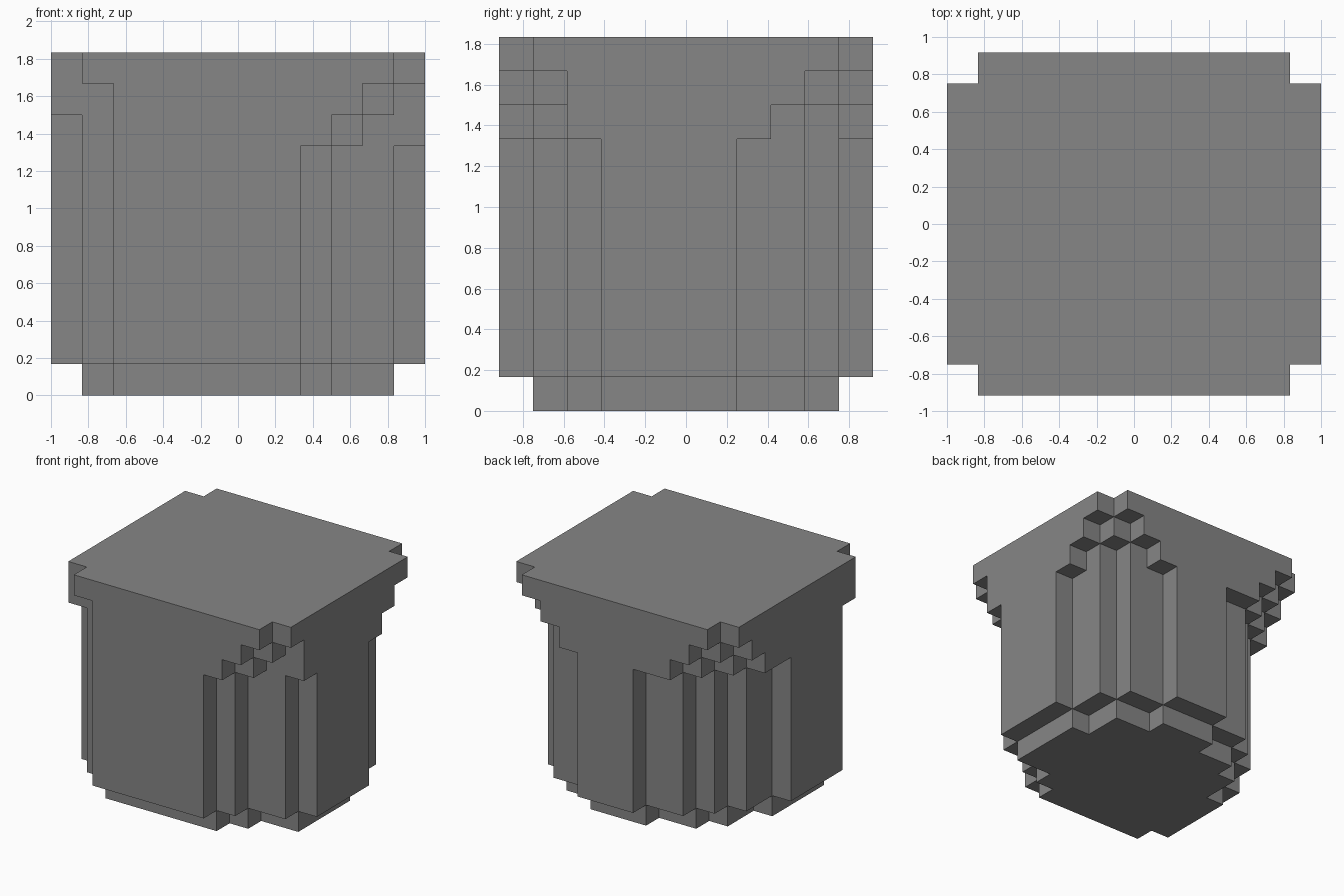
import bpy
import bmesh
import math
from mathutils import Vector

cube = bpy.data.objects.get("Cube")
if cube:
    bpy.data.objects.remove(cube, do_unlink=True)

UNIT = 1 / 6               # edge of one block
NX, NY, NZ = 12, 11, 11    # blocks along each axis

# Blocks missing at each corner: row by row inward from the front or back edge.
# Order of levels: slab, upper step, lower step, shaft.
CORNERS = {
    (1, -1): ([1], [2, 1], [3, 2], [4, 3, 1]),
    (-1, -1): ([1], [2], [2, 1], [2, 1]),
    (1, 1): ([1], [2, 1], [3, 2, 1], [4, 2, 1, 1]),
    (-1, 1): ([1], [2, 1], [3, 2, 1], [5, 3, 2, 1, 1]),
}


def footprint(level):
    """Grid cells of one level, with the stepped corners taken away."""
    cells = {(x, y) for x in range(NX) for y in range(NY)}
    for (sx, sy), levels in CORNERS.items():
        for row, count in enumerate(levels[level]):
            y = row if sy < 0 else NY - 1 - row
            for i in range(count):
                cells.discard((i if sx < 0 else NX - 1 - i, y))
    return cells


def shrink(cells):
    """Footprint drawn in by one block all round."""
    sides = ((1, 0), (-1, 0), (0, 1), (0, -1))
    return {(x, y) for x, y in cells
            if all((x + dx, y + dy) in cells for dx, dy in sides)}


# Stack the levels: inset foot, shaft, two steps, top slab
shaft = footprint(3)
stack = [shrink(shaft)] + [shaft] * 7 + [footprint(i) for i in (2, 1, 0)]
blocks = {(x, y, z) for z, cells in enumerate(stack) for x, y in cells}

# Skin only the exposed sides of the blocks
bm = bmesh.new()
verts = {}


def corner(p):
    if p not in verts:
        pos = Vector((p[0] - NX / 2, p[1] - NY / 2, p[2])) * UNIT
        verts[p] = bm.verts.new(pos)
    return verts[p]


for block in sorted(blocks):
    for axis in range(3):
        u, v = (axis + 1) % 3, (axis + 2) % 3
        for side in (0, 1):
            neighbour = list(block)
            neighbour[axis] += 1 if side else -1
            if tuple(neighbour) in blocks:
                continue
            ring = []
            for du, dv in ((0, 0), (1, 0), (1, 1), (0, 1)):
                p = list(block)
                p[axis] += side
                p[u] += du
                p[v] += dv
                ring.append(corner(tuple(p)))
            bm.faces.new(ring if side else ring[::-1])

# Merge coplanar squares into large flat faces
bmesh.ops.dissolve_limit(bm, angle_limit=math.radians(1),
                         verts=bm.verts[:], edges=bm.edges[:])

mesh = bpy.data.meshes.new("stepped_block")
bm.to_mesh(mesh)
bm.free()

# Plain grey
grey = bpy.data.materials.new("grey")
grey.use_nodes = True
color = (0.24, 0.24, 0.24, 1)
grey.diffuse_color = color
grey.node_tree.nodes["Principled BSDF"].inputs["Base Color"].default_value = color
mesh.materials.append(grey)

obj = bpy.data.objects.new("stepped_block", mesh)
bpy.context.collection.objects.link(obj)
